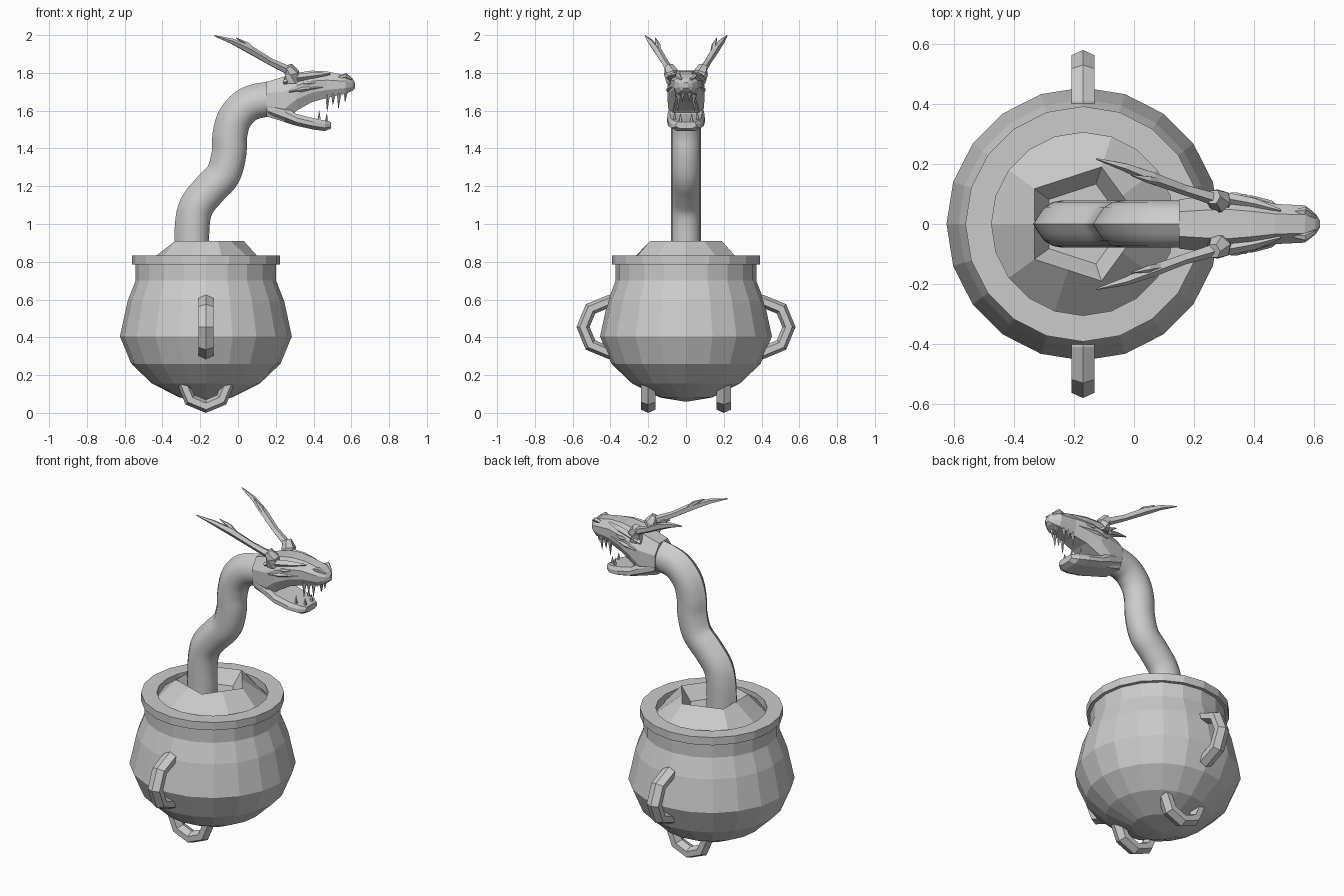
import bpy, bmesh, math
from mathutils import Vector

if "Cube" in bpy.data.objects:
    bpy.data.objects.remove(bpy.data.objects["Cube"])

grey = bpy.data.materials.new("plain grey")
grey.diffuse_color = (0.6, 0.6, 0.6, 1)
grey.use_nodes = True
grey.node_tree.nodes["Principled BSDF"].inputs["Base Color"].default_value = grey.diffuse_color
CX = -0.17  # pot axis


def loft(name, rings, smooth=None, caps=True):
    """Skin a list of equal-length closed rings."""
    bm = bmesh.new()
    vs = [[bm.verts.new(p) for p in r] for r in rings]
    n = len(rings[0])
    for a, b in zip(vs, vs[1:]):
        for i in range(n):
            j = (i + 1) % n
            bm.faces.new((a[i], a[j], b[j], b[i]))
    if caps:
        bm.faces.new(vs[0])
        bm.faces.new(vs[-1])
    bmesh.ops.recalc_face_normals(bm, faces=bm.faces)
    me = bpy.data.meshes.new(name)
    bm.to_mesh(me)
    bm.free()
    me.materials.append(grey)
    if smooth:
        for p in me.polygons:
            p.use_smooth = True
        me.set_sharp_from_angle(angle=math.radians(smooth))
    ob = bpy.data.objects.new(name, me)
    bpy.context.collection.objects.link(ob)
    return ob


def circle(r, z, n, turn=0.0):
    return [(CX + r * math.cos(turn + math.tau * i / n),
             r * math.sin(turn + math.tau * i / n), z) for i in range(n)]


def tube(name, pts, radii, sides=5):
    """Tapered tube through points."""
    pts = [Vector(p) for p in pts]
    rings = []
    for i, (p, r) in enumerate(zip(pts, radii)):
        d = pts[min(i + 1, len(pts) - 1)] - pts[max(i - 1, 0)]
        q = d.to_track_quat('Z', 'Y')
        rings.append([p + q @ Vector((r * math.cos(math.tau * k / sides),
                                      r * math.sin(math.tau * k / sides), 0)) for k in range(sides)])
    return loft(name, rings)


def half_ring(name, centre, out, along, side, major, stub):
    """Half of an eight-sided torus, bulging towards 'out', with straight stubs."""
    c, out, along, side = map(Vector, (centre, out, along, side))
    rings = []
    for k, a in enumerate((-90, -90, -45, 0, 45, 90, 90)):
        a = math.radians(a)
        d = out * math.cos(a) + along * math.sin(a)
        base = c + d * major - (out * stub if k in (0, 6) else out * 0)
        rings.append([base + d * 0.035 * math.cos(t) + side * 0.045 * math.sin(t)
                      for t in (math.tau * i / 6 for i in range(6))])
    return loft(name, rings)


# pot with rim and inner wall
pot = [(0.01, 0.06), (0.14, 0.082), (0.285, 0.155), (0.395, 0.26), (0.455, 0.405),
       (0.415, 0.59), (0.372, 0.70), (0.372, 0.785), (0.392, 0.785), (0.392, 0.832),
       (0.305, 0.832), (0.305, 0.72), (0.02, 0.70)]
loft("pot", [circle(r, z, 20) for r, z in pot])

# faceted splash rising in the pot, with a five-sided crater
outer = [(CX + r * math.cos(k * math.pi / 5), r * math.sin(k * math.pi / 5), z)
         for k, (r, z) in enumerate([(0.34, 0.757), (0.323, 0.787)] * 5)]
crest5 = circle(0.2, 0.91, 5)
floor5 = circle(0.14, 0.83, 5)


def split(ring):
    """Add edge midpoints so a five-sided ring matches ten sides."""
    res = []
    for i, p in enumerate(ring):
        res += [Vector(p), (Vector(p) + Vector(ring[(i + 1) % 5])) / 2]
    return res


loft("splash", [outer, split(crest5), split(floor5)])

# handles and feet
for s, tag in ((-1, "front"), (1, "back")):
    half_ring(tag + "_handle", (CX, s * 0.41, 0.455), (0, s, 0), (0, 0, 1), (1, 0, 0), 0.135, 0.04)
    half_ring(tag + "_foot", (CX, s * 0.2, 0.152), (0, 0, -1), (1, 0, 0), (0, 1, 0), 0.117, 0.03)

# curved neck: ridged oval swept along a smooth path
path = [(-0.235, 0.70), (-0.237, 0.80), (-0.237, 0.98), (-0.215, 1.09), (-0.145, 1.18), (-0.073, 1.26),
        (-0.042, 1.37), (-0.037, 1.47), (-0.01, 1.56), (0.06, 1.63), (0.17, 1.657), (0.24, 1.662)]
P = [Vector((x, 0, z)) for x, z in path]
fine = []
for i in range(1, len(P) - 2):
    a, b, c, d = P[i - 1:i + 3]
    for k in range(5):
        t = k / 5
        fine.append(0.5 * (2 * b + (c - a) * t + (2 * a - 5 * b + 4 * c - d) * t * t
                           + (3 * b - a - 3 * c + d) * t ** 3))
fine.append(P[-2])
rings = []
for i, p in enumerate(fine):
    d = (fine[min(i + 1, len(fine) - 1)] - fine[max(i - 1, 0)]).normalized()
    back = Vector((-d.z, 0, d.x))
    ring = []
    for k in range(16):
        t = math.tau * k / 16
        r = 0.098 if k == 0 else 0.086
        ring.append(p + back * r * math.cos(t) + Vector((0, 0.079 * math.sin(t), 0)))
    rings.append(ring)
loft("neck", rings, smooth=50)


def section(x, zb, zt, w, top=0.5, bottom=0.7):
    h = zt - zb
    half = [(top * w, zt), (w, zt - 0.33 * h), (w, zb + 0.3 * h), (bottom * w, zb)]
    return [(x, y, z) for y, z in half] + [(x, -y, z) for y, z in reversed(half)]


# skull with upper snout, and lower jaw
loft("upper_head", [section(*s) for s in (
    (0.15, 1.57, 1.752, 0.082), (0.25, 1.54, 1.782, 0.094), (0.31, 1.60, 1.80, 0.098),
    (0.39, 1.645, 1.812, 0.085), (0.47, 1.668, 1.808, 0.067), (0.57, 1.69, 1.788, 0.062),
    (0.605, 1.705, 1.768, 0.035), (0.62, 1.72, 1.75, 0.012))])
loft("lower_jaw", [section(*s, top=0.85, bottom=0.6) for s in (
    (0.155, 1.572, 1.66, 0.08), (0.25, 1.538, 1.62, 0.096), (0.31, 1.52, 1.582, 0.1),
    (0.40, 1.5, 1.56, 0.094), (0.46, 1.492, 1.548, 0.078), (0.492, 1.505, 1.54, 0.052))])

for s, tag in ((-1, "right"), (1, "left")):
    # horn socket, antler and its prong
    tube(tag + "_horn_socket", [(0.285, s * 0.068, 1.75), (0.285, s * 0.078, 1.80), (0.265, s * 0.09, 1.835)],
         [0.04, 0.04, 0.026], 6)
    tube(tag + "_horn", [(0.285, s * 0.08, 1.805), (0.17, s * 0.115, 1.86), (0.06, s * 0.155, 1.925),
                         (-0.03, s * 0.19, 1.967), (-0.125, s * 0.217, 1.997)],
         [0.024, 0.019, 0.022, 0.015, 0.003])
    tube(tag + "_horn_prong", [(0.10, s * 0.14, 1.9), (0.05, s * 0.148, 1.95), (-0.01, s * 0.163, 1.985)],
         [0.014, 0.013, 0.002])
    # brow, eye and cheek ridges
    tube(tag + "_brow", [(0.24, s * 0.09, 1.75), (0.32, s * 0.083, 1.775), (0.40, s * 0.068, 1.785),
                         (0.49, s * 0.045, 1.795)], [0.012, 0.02, 0.018, 0.004], 4)
    tube(tag + "_eye", [(0.33, s * 0.088, 1.742), (0.37, s * 0.087, 1.745), (0.41, s * 0.08, 1.748)],
         [0.004, 0.013, 0.003], 6)
    tube(tag + "_cheek_ridge", [(0.27, s * 0.096, 1.70), (0.34, s * 0.094, 1.712), (0.45, s * 0.07, 1.725)],
         [0.004, 0.012, 0.003], 4)
    tube(tag + "_nostril", [(0.53, s * 0.04, 1.775), (0.57, s * 0.043, 1.785), (0.605, s * 0.025, 1.765)],
         [0.006, 0.015, 0.005], 5)
    # upper fangs and lower teeth
    for i, (x, y, top, tip) in enumerate(((0.475, 0.045, 1.685, 1.595), (0.505, 0.044, 1.69, 1.63),
                                          (0.535, 0.04, 1.695, 1.612), (0.57, 0.018, 1.705, 1.645))):
        tube(f"{tag}_fang_{i}", [(x, s * y, top), (x - 0.003, s * y, tip)], [0.013, 0.001], 5)
    for i, (x, y, tip) in enumerate(((0.43, 0.06, 1.60), (0.47, 0.03, 1.585))):
        tube(f"{tag}_lower_tooth_{i}", [(x, s * y, 1.54), (x, s * y, tip)], [0.011, 0.001], 5)
